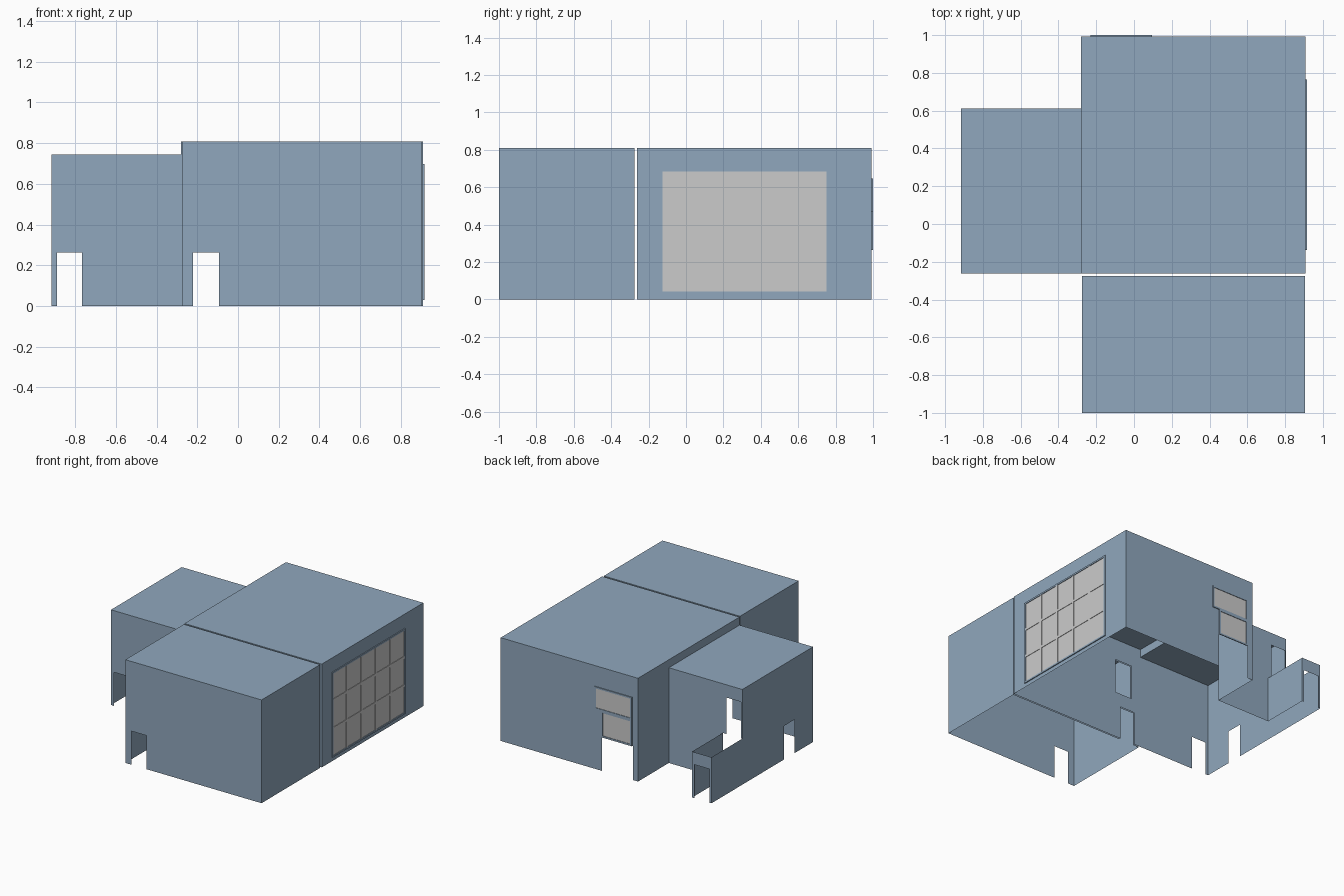
import bpy, bmesh

if "Cube" in bpy.data.objects:
    bpy.data.objects.remove(bpy.data.objects["Cube"])

BLUE = bpy.data.materials.new("slate_blue")
BLUE.diffuse_color = (0.28, 0.39, 0.51, 1)
BLUE.use_nodes = True
BLUE.node_tree.nodes["Principled BSDF"].inputs["Base Color"].default_value = BLUE.diffuse_color

# Shell planes: x limits, y limits and heights of the rooms
L, M, R = -0.916, -0.28, 0.909
FRONT, MID, STEP, BACK = -1.0, -0.262, 0.612, 0.993
H, H_SIDE, H_PORCH = 0.808, 0.745, 0.36


def place(axis, pos, a, b):
    """Point on the plane where the given axis equals pos."""
    return {'x': (pos, a, b), 'y': (a, pos, b), 'z': (a, b, pos)}[axis]


def sheet(name, axis, pos, a0, a1, b0, b1, holes=(), flip=False):
    """Thin wall or roof, split on the hole outlines and left open there."""
    us = sorted({a0, a1, *[v for h in holes for v in h[:2]]})
    vs = sorted({b0, b1, *[v for h in holes for v in h[2:]]})
    bm = bmesh.new()
    for u0, u1 in zip(us, us[1:]):
        for v0, v1 in zip(vs, vs[1:]):
            cu, cv = (u0 + u1) / 2, (v0 + v1) / 2
            if any(h[0] < cu < h[1] and h[2] < cv < h[3] for h in holes):
                continue
            pts = [(u0, v0), (u1, v0), (u1, v1), (u0, v1)]
            if (axis == 'y') == flip:
                pass
            else:
                pts = pts if axis == 'y' and not flip else pts[::-1]
            bm.faces.new([bm.verts.new(place(axis, pos, *p)) for p in pts])
    bmesh.ops.remove_doubles(bm, verts=bm.verts, dist=1e-5)
    return finish(name, bm, BLUE)


def finish(name, bm, mat=None):
    me = bpy.data.meshes.new(name)
    bm.to_mesh(me)
    bm.free()
    ob = bpy.data.objects.new(name, me)
    bpy.context.collection.objects.link(ob)
    if mat:
        me.materials.append(mat)
    return ob


def slabs(name, axis, d0, d1, rects, mat=None):
    """Boxes lying on a wall, each given by its outline a0, a1, b0, b1."""
    bm = bmesh.new()
    for a0, a1, b0, b1 in rects:
        lo, hi = place(axis, d0, a0, b0), place(axis, d1, a1, b1)
        for v in bmesh.ops.create_cube(bm, size=1)['verts']:
            v.co = [(l + h) / 2 + c * (h - l) for l, h, c in zip(lo, hi, v.co)]
    return finish(name, bm, mat)


def frame(a0, a1, b0, b1, t):
    return [(a0, a1, b0, b0 + t), (a0, a1, b1 - t, b1),
            (a0, a0 + t, b0 + t, b1 - t), (a1 - t, a1, b0 + t, b1 - t)]


DOOR = (-0.22, -0.093, 0, 0.263)
HATCH = (-0.194, -0.045, 0.37, 0.64)

# Front room
fx0, fx1, fy = -0.275, 0.904, -0.275
sheet("front_room_front", 'y', FRONT, fx0, fx1, 0, H, [DOOR])
sheet("front_room_back", 'y', fy, fx0, fx1, 0, H, [DOOR, HATCH], True)
sheet("front_room_left", 'x', fx0, FRONT, fy, 0, H)
sheet("front_room_right", 'x', fx1, FRONT, fy, 0, H, flip=True)
sheet("front_room_roof", 'z', H, fx0, fx1, FRONT, fy, flip=True)

# Main room, open to the side room below a header
sheet("main_front", 'y', MID, M, R, 0, H, [DOOR, HATCH])
sheet("main_right", 'x', R, MID, BACK, 0, H, flip=True)
sheet("main_back", 'y', BACK, M, R, 0, H, [(-0.235, 0.034, 0, 0.265)], True)
sheet("main_left", 'x', M, MID, BACK, 0, H, [(MID, STEP, 0, H_SIDE)])
sheet("main_roof", 'z', H, M, R, MID, BACK, flip=True)

# Side room
PX = -0.748
sheet("side_front", 'y', MID, L, M, 0, H_SIDE, [(-0.89, -0.767, 0, 0.263)])
sheet("side_left", 'x', L, MID, STEP, 0, H_SIDE, [(-0.035, 0.095, 0, 0.263)])
sheet("side_back", 'y', STEP, L, M, 0, H_SIDE,
      [(L, PX, 0, H_PORCH), (-0.906, -0.778, H_PORCH, 0.645)], True)
sheet("side_roof", 'z', H_SIDE, L, M, MID, STEP, flip=True)

# Low roofless passage behind the side room
sheet("passage_left", 'x', L, STEP, BACK, 0, H_PORCH)
sheet("passage_right", 'x', PX, STEP, BACK, 0, H_PORCH, flip=True)
sheet("passage_end", 'y', BACK, L, PX, 0, H_PORCH,
      [(-0.9, -0.767, 0, 0.263)], True)

# Large window with five by three panes
y0, y1, z0, z1 = -0.138, 0.765, 0.03, 0.697
slabs("large_window_frame", 'x', R, 0.916, frame(y0, y1, z0, z1, 0.013), BLUE)
slabs("large_window_glass", 'x', R, 0.911, [(y0 + .01, y1 - .01, z0 + .01, z1 - .01)])
bars = [(y0 + (y1 - y0) * i / 5 - 0.01, y0 + (y1 - y0) * i / 5 + 0.01,
         z0 + 0.013, z1 - 0.013) for i in range(1, 5)]
bars += [(y0 + 0.013, y1 - 0.013, z0 + (z1 - z0) * i / 3 - 0.01,
          z0 + (z1 - z0) * i / 3 + 0.01) for i in (1, 2)]
slabs("large_window_bars", 'x', R, 0.9145, bars)

# Two stepped windows above the back door
for part, rect in (("upper", (-0.23, 0.094, 0.47, 0.647)),
                   ("lower", (-0.23, 0.034, 0.265, 0.47))):
    a0, a1, b0, b1 = rect
    slabs(part + "_back_window_frame", 'y', BACK, 1.0, frame(*rect, 0.013), BLUE)
    slabs(part + "_back_window_glass", 'y', BACK, 0.996,
          [(a0 + .01, a1 - .01, b0 + .01, b1 - .01)])
